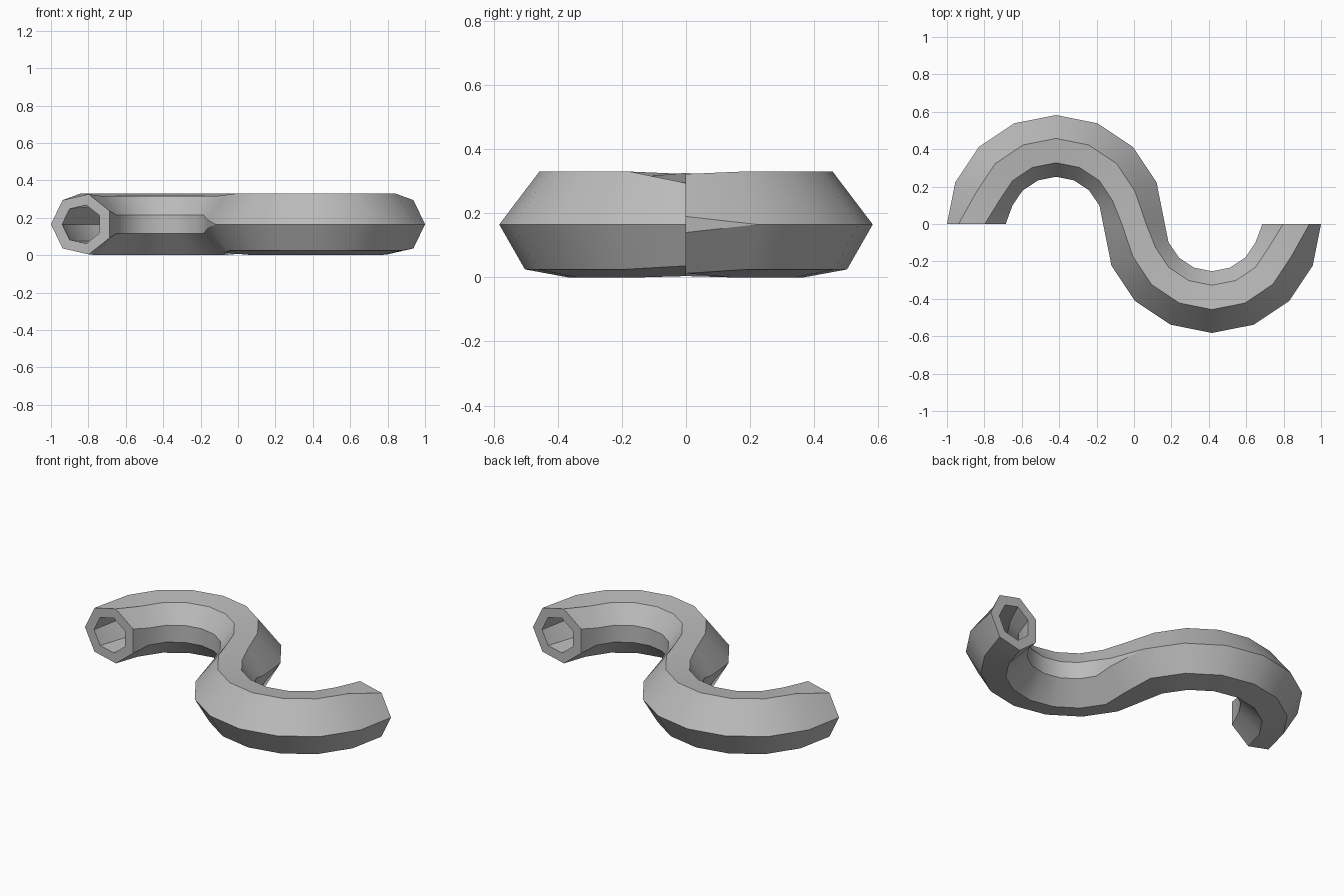
import bpy, bmesh, math

cube = bpy.data.objects.get("Cube")
if cube:
    bpy.data.objects.remove(cube, do_unlink=True)

RADIUS = 0.4175      # bend radius of each half turn
MID_Z = 0.165
STEPS = 8            # segments per half turn
BORE = 0.64          # bore size relative to the outer section

# Sections as (outward offset, height): outer point is doubled, inner side is flat
END = [(.165, 0), (.103, .129), (-.037, .161), (-.149, .072),
       (-.149, -.072), (-.037, -.161), (.103, -.129), (.165, 0)]
BODY = [(.165, 0), (.04, .165), (-.09, .15), (-.165, .05),
        (-.165, -.05), (-.05, -.165), (.085, -.14), (.165, 0)]


def mirrored(section):
    """Swap the inside and outside of the bend, keeping the point order."""
    flip = [(-s, z) for s, z in section]
    return flip[3::-1] + flip[:3:-1]


def section_at(k):
    if k == STEPS:   # crossover between the two bends
        return [((a + c) / 2, (b + d) / 2)
                for (a, b), (c, d) in zip(BODY, mirrored(BODY))]
    section = END if k in (0, 2 * STEPS) else BODY
    return section if k < STEPS else mirrored(section)


def add_ring(bm, k, scale):
    """Place one section on the S-shaped centre line."""
    angle = math.pi * (1 - k / STEPS)
    side = 1 if k <= STEPS else -1
    if side < 0:
        angle = math.pi * k / STEPS
    ring = []
    for s, z in section_at(k):
        r = RADIUS + side * s * scale
        x = -side * RADIUS + r * math.cos(angle)
        y = r * math.sin(angle)
        ring.append(bm.verts.new((x, y, MID_Z + z * scale)))
    return ring


def bridge(bm, a, b):
    n = len(a)
    for i in range(n):
        j = (i + 1) % n
        bm.faces.new((a[i], a[j], b[j], b[i]))


# Right bend runs from the crossover (half turn) to the full turn
bm = bmesh.new()
shell = [add_ring(bm, k, 1) for k in range(2 * STEPS + 1)]
bore = [add_ring(bm, k, BORE) for k in range(2 * STEPS + 1)]
for wall in (shell, bore):
    for a, b in zip(wall, wall[1:]):
        bridge(bm, a, b)
for end in (0, -1):  # open rims
    bridge(bm, shell[end], bore[end])
bmesh.ops.remove_doubles(bm, verts=bm.verts, dist=0.0005)
bmesh.ops.recalc_face_normals(bm, faces=bm.faces)

mesh = bpy.data.meshes.new("curved_pipe")
bm.to_mesh(mesh)
bm.free()
pipe = bpy.data.objects.new("curved_pipe", mesh)
bpy.context.collection.objects.link(pipe)

grey = bpy.data.materials.new("plain_grey")
grey.use_nodes = True
colour = (0.5, 0.5, 0.5, 1)
grey.diffuse_color = colour
grey.node_tree.nodes["Principled BSDF"].inputs["Base Color"].default_value = colour
mesh.materials.append(grey)

bpy.ops.object.select_all(action='DESELECT')
pipe.select_set(True)
bpy.context.view_layer.objects.active = pipe
bpy.ops.object.shade_smooth_by_angle(angle=math.radians(30))
